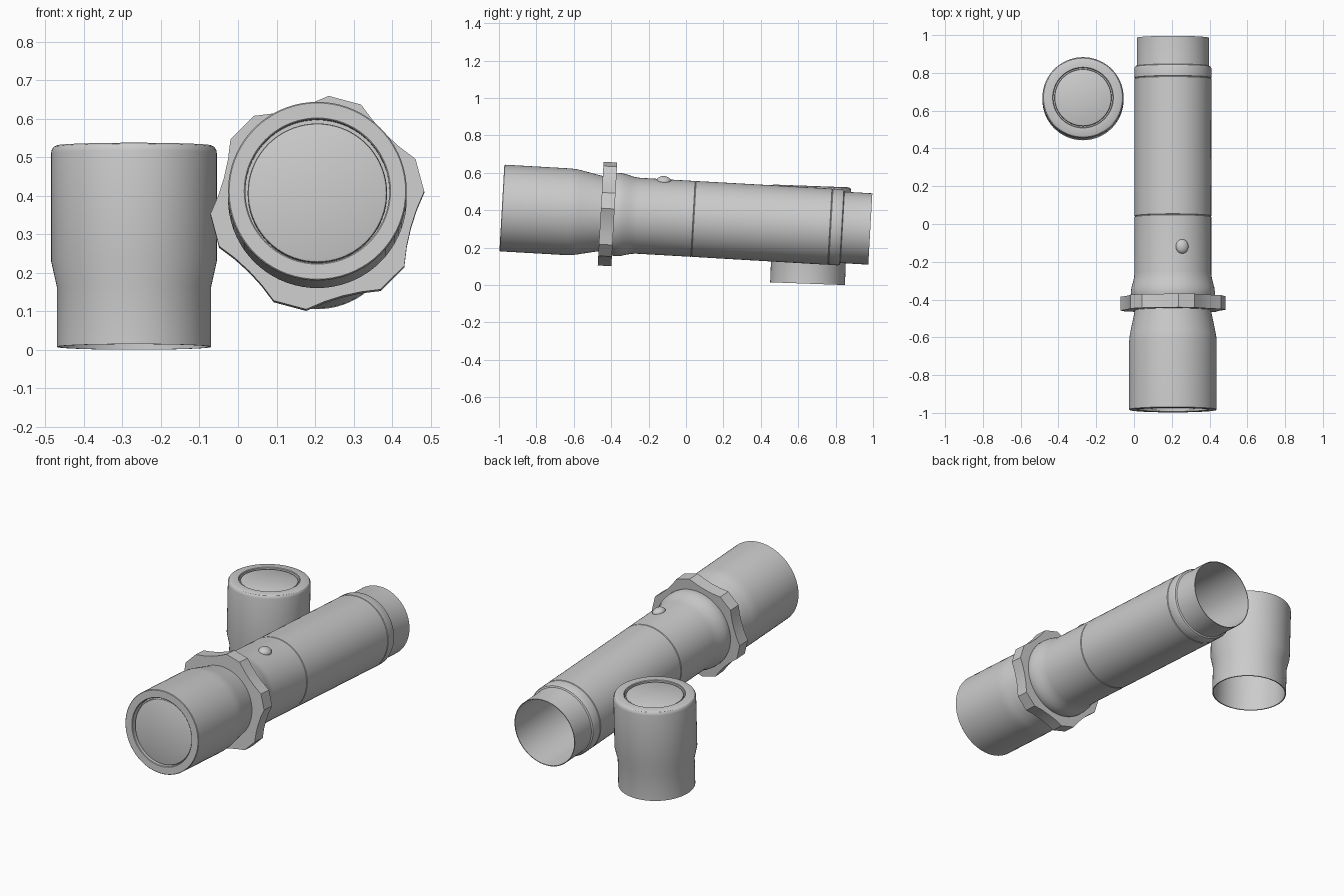
import bpy, bmesh
from math import sin, cos, pi, radians
from mathutils import Matrix

if "Cube" in bpy.data.objects:
    bpy.data.objects.remove(bpy.data.objects["Cube"])

TORCH = Matrix.Translation((0.206, 0, 0.356)) @ Matrix.Rotation(radians(-93.26), 4, 'X')
CAP = Matrix.Translation((-0.27, 0.65, 0.0075)) @ Matrix.Rotation(radians(-2.1), 4, 'X')


def finish(name, bm, matrix):
    bmesh.ops.remove_doubles(bm, verts=bm.verts, dist=1e-5)
    bmesh.ops.recalc_face_normals(bm, faces=bm.faces)
    mesh = bpy.data.meshes.new(name)
    bm.to_mesh(mesh)
    bm.free()
    ob = bpy.data.objects.new(name, mesh)
    bpy.context.collection.objects.link(ob)
    ob.matrix_world = matrix
    bpy.ops.object.select_all(action='DESELECT')
    ob.select_set(True)
    bpy.context.view_layer.objects.active = ob
    bpy.ops.object.shade_smooth_by_angle(angle=radians(28))
    return ob


def lathe(name, profile, matrix, steps=72):
    """Spin (radius, height) points around local z."""
    bm = bmesh.new()
    vs = [bm.verts.new((r, 0, z)) for r, z in profile]
    es = [bm.edges.new(p) for p in zip(vs, vs[1:])]
    bmesh.ops.spin(bm, geom=vs + es, cent=(0, 0, 0), axis=(0, 0, 1),
                   angle=2 * pi, steps=steps, use_merge=False)
    return finish(name, bm, matrix)


# Head: recessed front face, cylinder, taper down to the collar
lathe("head", [(0, -0.945), (0.187, -0.945), (0.187, -0.983), (0.19, -0.986),
               (0.229, -0.986), (0.232, -0.983), (0.232, -0.63), (0.230, -0.60),
               (0.226, -0.575), (0.203, -0.465), (0.2, -0.44), (0.2, -0.40),
               (0, -0.40)], TORCH)
lathe("lens", [(0, -0.950), (0, -0.972), (0.174, -0.972), (0.179, -0.970),
               (0.181, -0.965), (0.181, -0.945), (0, -0.945)],
      TORCH @ Matrix.Translation((0, 0.004, 0)))

# Collar: six cut corners joined by slightly scalloped sides
bm = bmesh.new()
ring = []
for k in range(6):
    corner = radians(15 + 60 * k)
    for deg, r in ((-9, 0.279), (9, 0.279), (19, 0.258), (30, 0.251), (41, 0.258)):
        a = corner + radians(deg)
        ring.append(bm.verts.new((r * cos(a), -r * sin(a), -0.457)))
face = bm.faces.new(ring)
top = bmesh.ops.extrude_face_region(bm, geom=[face])
bmesh.ops.translate(bm, vec=(0, 0, 0.073),
                    verts=[v for v in top["geom"] if isinstance(v, bmesh.types.BMVert)])
finish("collar", bm, TORCH)

# Barrel: flared neck, then tube with fine seams
lathe("neck", [(0, -0.40), (0.215, -0.40), (0.222, -0.375), (0.222, -0.355), (0.219, -0.335),
               (0.212, -0.31), (0.206, -0.285), (0.203, -0.26), (0.203, 0.037),
               (0.2, 0.040), (0, 0.040)], TORCH)
lathe("barrel", [(0, 0.040), (0.2, 0.040), (0.203, 0.043), (0.204, 0.770),
                 (0.201, 0.773), (0.204, 0.776), (0.204, 0.825), (0.200, 0.834),
                 (0.192, 0.838), (0.191, 0.845), (0.191, 0.987), (0.187, 0.987),
                 (0.187, 0.10), (0, 0.10)], TORCH)

# Push button
bm = bmesh.new()
bmesh.ops.create_uvsphere(bm, u_segments=32, v_segments=16, radius=1)
finish("button", bm, TORCH @ Matrix.Rotation(radians(14), 4, 'Z')
       @ Matrix.Translation((0, -0.201, -0.13)) @ Matrix.Diagonal((0.034, 0.024, 0.038, 1)))

# Standing end cap: open below, inset disc on top
lathe("end_cap", [(0, 0.46), (0.194, 0.46), (0.194, 0), (0.2, 0), (0.2, 0.155),
                  (0.215, 0.222), (0.215, 0.503), (0.2135, 0.512), (0.209, 0.519),
                  (0.201, 0.523), (0.161, 0.523), (0.158, 0.520), (0.158, 0.495),
                  (0, 0.495)], CAP)
lathe("cap_disc", [(0, 0.495), (0.151, 0.495), (0.151, 0.511), (0.149, 0.515),
                   (0.145, 0.517), (0, 0.517)], CAP)
